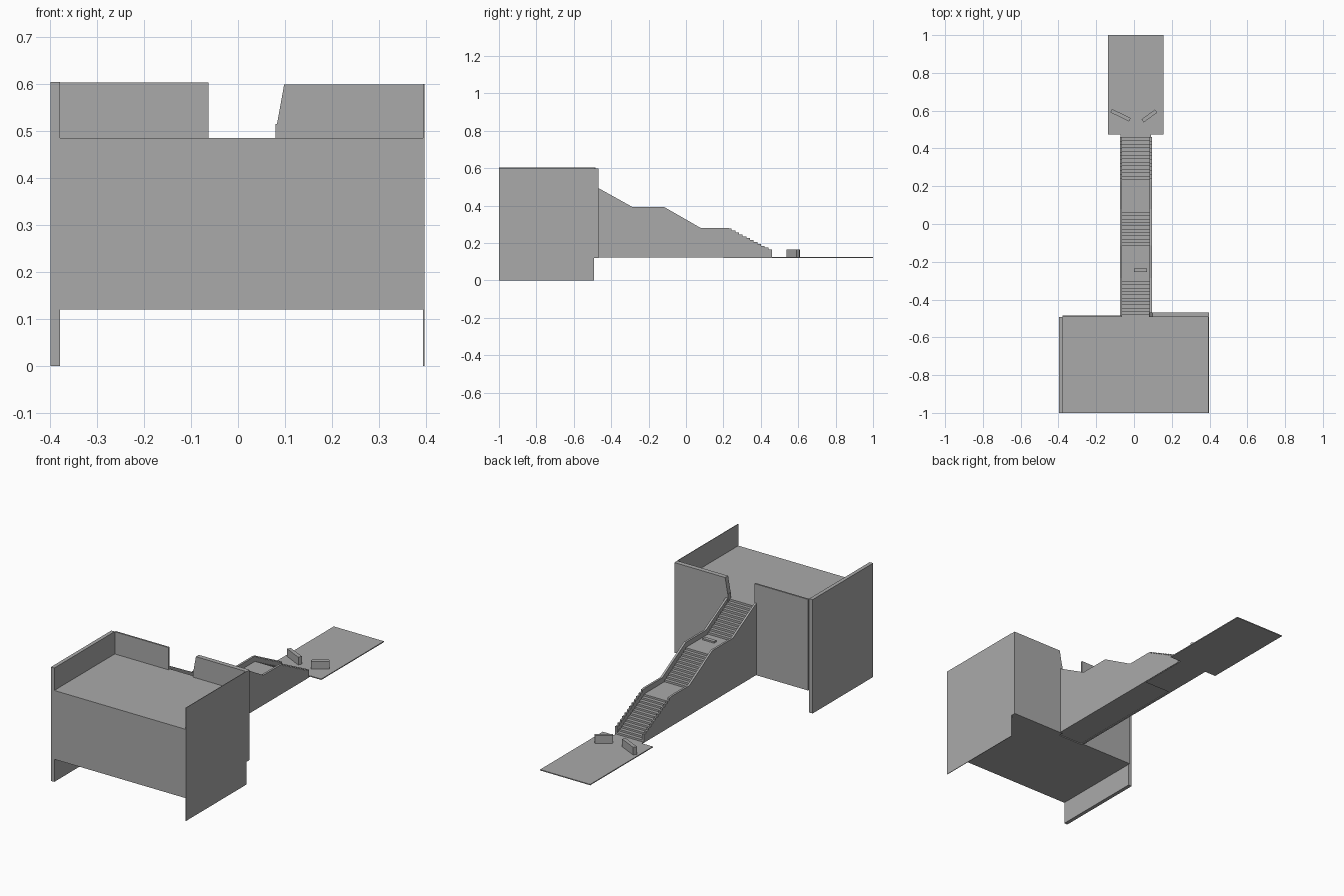
import bpy, bmesh, math
from mathutils import Matrix

if "Cube" in bpy.data.objects:
    bpy.data.objects.remove(bpy.data.objects["Cube"])

grey = bpy.data.materials.new("plain grey")
grey.diffuse_color = (0.4, 0.4, 0.4, 1)
grey.use_nodes = True
grey.node_tree.nodes["Principled BSDF"].inputs["Base Color"].default_value = grey.diffuse_color


def prism(name, pts, lo, hi, axis):
    """Extrude a 2D profile: axis 'x' takes (y, z) points, 'y' takes (x, z) points."""
    bm = bmesh.new()
    put = (lambda a, b, d: (d, a, b)) if axis == 'x' else (lambda a, b, d: (a, d, b))
    near = [bm.verts.new(put(a, b, lo)) for a, b in pts]
    far = [bm.verts.new(put(a, b, hi)) for a, b in pts]
    bm.faces.new(near)
    bm.faces.new(far[::-1])
    n = len(pts)
    for i in range(n):
        j = (i + 1) % n
        bm.faces.new((near[j], near[i], far[i], far[j]))
    bmesh.ops.recalc_face_normals(bm, faces=bm.faces)
    me = bpy.data.meshes.new(name)
    bm.to_mesh(me)
    bm.free()
    me.materials.append(grey)
    ob = bpy.data.objects.new(name, me)
    bpy.context.collection.objects.link(ob)
    return ob


def box(name, x0, x1, y0, y1, z0, z1):
    return prism(name, [(y0, z0), (y1, z0), (y1, z1), (y0, z1)], x0, x1, 'x')


def steps(y0, z0, y1, z1, n):
    """Descending stair profile from (y0, z0) to (y1, z1)."""
    dy, dz = (y1 - y0) / n, (z1 - z0) / n
    out = []
    for i in range(n):
        out += [(y0 + i * dy, z0 + (i + 1) * dz), (y0 + (i + 1) * dy, z0 + (i + 1) * dz)]
    return out


# raised terrace with its side walls
box("terrace_block", -0.378, 0.393, -1, -0.493, 0.12, 0.485)
box("left_wall", -0.398, -0.378, -1, -0.493, 0, 0.604)
box("right_wall", 0.393, 0.396, -1, -0.493, 0, 0.60)

# parapet walls either side of the stair opening
box("left_back_wall", -0.378, -0.063, -0.493, -0.484, 0.12, 0.603)
prism("right_back_wall", [(0.08, 0.12), (0.396, 0.12), (0.396, 0.598), (0.098, 0.598),
                          (0.083, 0.515), (0.08, 0.515)], -0.493, -0.468, 'y')

# three flights of steps with two landings
stair = [(-0.493, 0.125), (-0.493, 0.485), (-0.48, 0.485)]
stair += steps(-0.48, 0.485, -0.285, 0.365, 11)
stair += [(-0.115, 0.365)] + steps(-0.115, 0.365, 0.08, 0.252, 11)
stair += [(0.235, 0.252)] + steps(0.235, 0.252, 0.46, 0.135, 12)
stair += [(0.46, 0.125)]
prism("stairs", stair, -0.064, 0.083, 'x')

# stair side walls: sloped above, stepped along the lowest flight
side = [(-0.486, 0.122), (-0.486, 0.503), (-0.47, 0.495), (-0.285, 0.392), (-0.115, 0.392),
        (0.08, 0.28), (0.225, 0.28)]
side += steps(0.225, 0.287, 0.46, 0.165, 12)[1:] + [(0.46, 0.122)]
for name, x0, x1 in (("left_stair_wall", -0.075, -0.064), ("right_stair_wall", 0.083, 0.094)):
    prism(name, side, x0, x1, 'x')

# low plate on the upper landing
box("landing_plate", 0.0, 0.068, -0.255, -0.235, 0.365, 0.373)

# ground path at the stair foot
box("path_neck", -0.072, 0.09, 0.2, 0.475, 0.12, 0.125)
box("path", -0.138, 0.156, 0.475, 1, 0.12, 0.125)

# two angled low blocks on the path
for name, (xa, ya), (xb, yb) in (("left_barrier", (-0.121, 0.6), (-0.022, 0.552)),
                                 ("right_barrier", (0.117, 0.598), (0.046, 0.546))):
    half = math.hypot(xb - xa, yb - ya) / 2
    ob = box(name, -half, half, -0.01, 0.01, 0.125, 0.166)
    turn = Matrix.Rotation(math.atan2(yb - ya, xb - xa), 4, 'Z')
    ob.data.transform(Matrix.Translation(((xa + xb) / 2, (ya + yb) / 2, 0)) @ turn)
